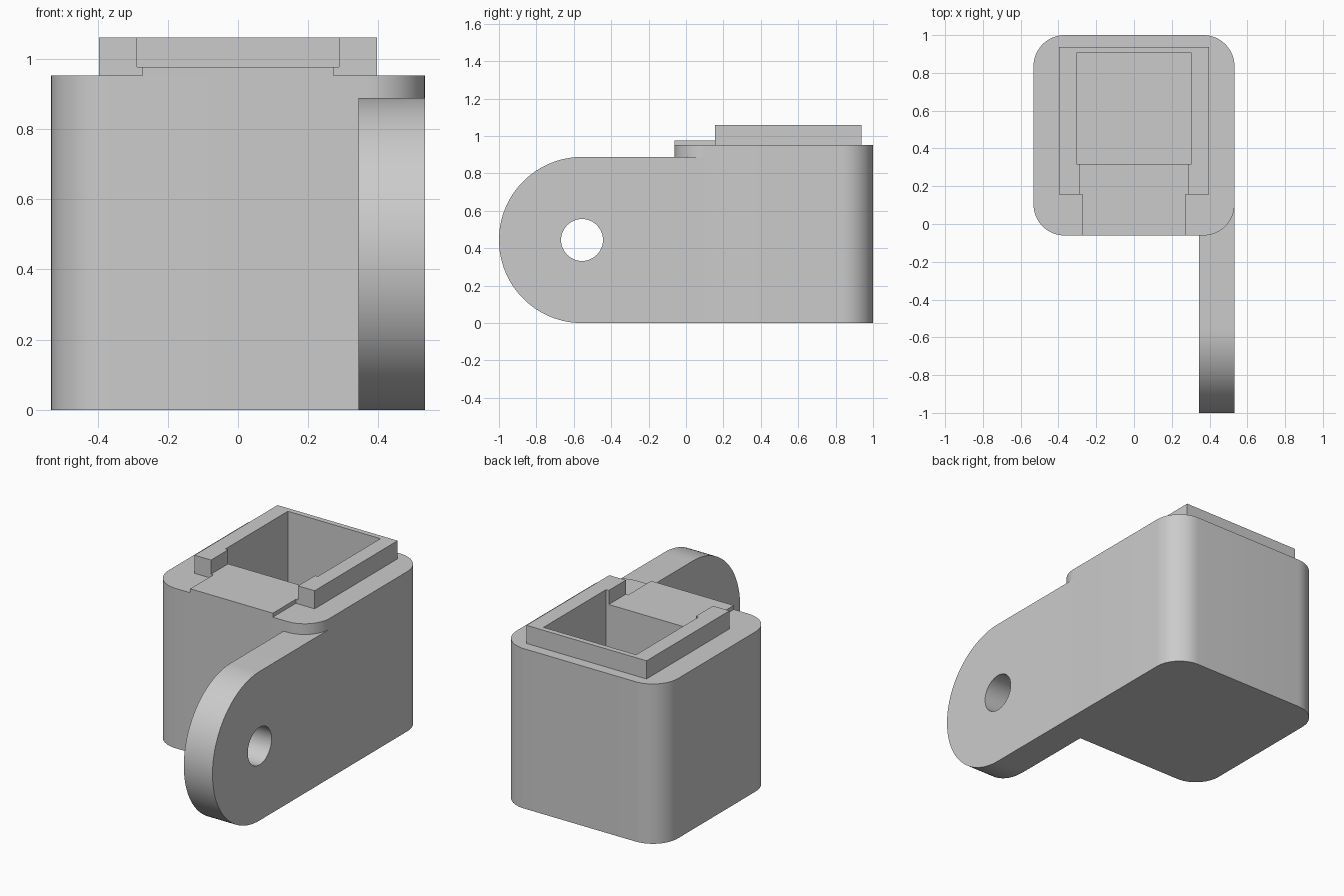
import bpy, bmesh
from math import sin, cos, pi, radians
from mathutils import Vector

old = bpy.data.objects.get("Cube")
if old:
    bpy.data.objects.remove(old, do_unlink=True)

grey = bpy.data.materials.new("light grey")
grey.use_nodes = True
grey.diffuse_color = (0.6, 0.6, 0.6, 1)
grey.node_tree.nodes["Principled BSDF"].inputs["Base Color"].default_value = (0.6, 0.6, 0.6, 1)


def arc(cx, cy, r, start, end, steps):
    """Points along an arc, angles in degrees."""
    angles = [radians(start + (end - start) * i / steps) for i in range(steps + 1)]
    return [(cx + r * cos(a), cy + r * sin(a)) for a in angles]


def prism(name, outline, low, high, axis="Z"):
    """Extrude an outline: (x, y) along Z, or (y, z) along X."""
    bm = bmesh.new()
    place = (lambda p: (p[0], p[1], low)) if axis == "Z" else (lambda p: (low, p[0], p[1]))
    face = bm.faces.new([bm.verts.new(place(p)) for p in outline])
    ext = bmesh.ops.extrude_face_region(bm, geom=[face])
    d = high - low
    offset = Vector((0, 0, d)) if axis == "Z" else Vector((d, 0, 0))
    bmesh.ops.translate(bm, vec=offset, verts=[g for g in ext["geom"] if isinstance(g, bmesh.types.BMVert)])
    bmesh.ops.recalc_face_normals(bm, faces=bm.faces[:])
    mesh = bpy.data.meshes.new(name)
    bm.to_mesh(mesh)
    bm.free()
    obj = bpy.data.objects.new(name, mesh)
    mesh.materials.append(grey)
    bpy.context.collection.objects.link(obj)
    return obj


def activate(obj):
    bpy.ops.object.select_all(action="DESELECT")
    obj.select_set(True)
    bpy.context.view_layer.objects.active = obj


def cut(obj, cutter):
    """Subtract the cutter, then discard it."""
    mod = obj.modifiers.new("cut", "BOOLEAN")
    mod.operation, mod.solver, mod.object = "DIFFERENCE", "EXACT", cutter
    activate(obj)
    bpy.ops.object.modifier_apply(modifier=mod.name)
    bpy.data.objects.remove(cutter, do_unlink=True)


def smooth(obj):
    activate(obj)
    bpy.ops.object.shade_smooth_by_angle(angle=radians(30))


def mirrored(half):
    """Complete an outline given its +x half."""
    return half + [(-x, y) for x, y in reversed(half)]


# Main dimensions
half_w, front, back, top = 0.532, -0.061, 1.0, 0.952
corner = 0.165
cav_w, cav_front, cav_back = 0.305, 0.317, 0.905
rim_front, gap_w = 0.156, 0.287

# Hollow housing with rounded upright corners
right_half = (arc(half_w - corner, front + corner, corner, -90, 0, 16)
              + arc(half_w - corner, back - corner, corner, 0, 90, 16))
housing = prism("housing", mirrored(right_half), 0, top)
cut(housing, prism("cavity_cutter", mirrored([(cav_w, cav_front), (cav_w, cav_back)]), 0.1, 1.2))
smooth(housing)

# Raised rim around the opening, open at the front
outer = [(gap_w, rim_front), (0.396, rim_front), (0.396, 0.937)]
inner = [(-gap_w, rim_front), (-gap_w, cav_front), (-cav_w, cav_front), (-cav_w, cav_back)]
prism("rim", mirrored(outer) + inner[1:] + [(-x, y) for x, y in reversed(inner[1:])], top, 1.06)

# Low step leading through the gap to the front
prism("front_step", mirrored([(0.272, front), (0.272, rim_front),
                              (gap_w, rim_front), (gap_w, cav_front)]), top, 0.976)

# Side arm with rounded end and pivot hole
r, pivot = 0.444, -0.556
arm_end = front + corner
arm = prism("side_arm", arc(pivot, r, r, 90, 270, 64) + [(arm_end, 0), (arm_end, 2 * r)],
            0.343, half_w, "X")
cut(arm, prism("pivot_cutter", arc(pivot, r, 0.112, 0, 352.5, 47), 0.2, 0.7, "X"))
smooth(arm)
